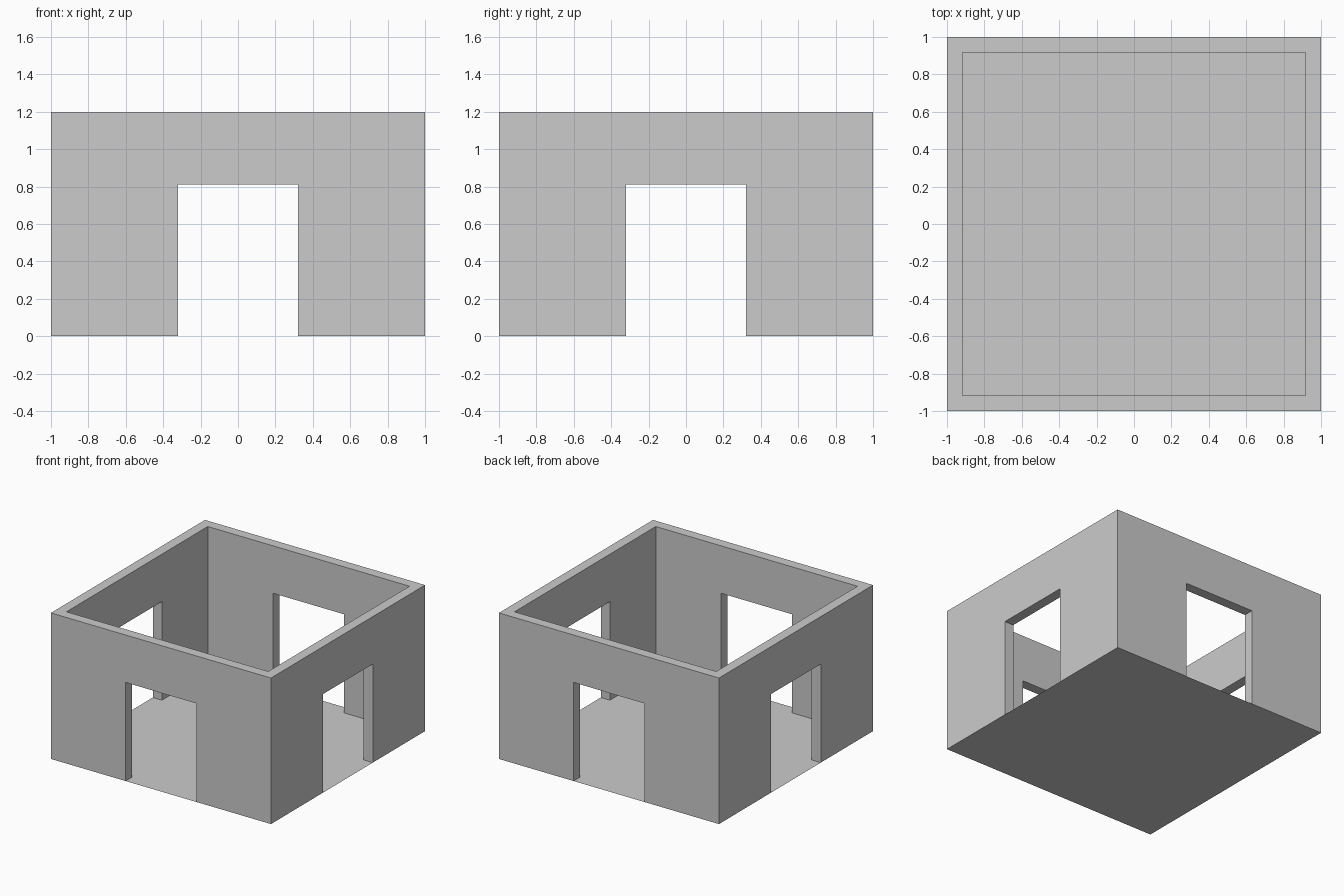
import bpy, bmesh
from math import pi
from mathutils import Matrix

if "Cube" in bpy.data.objects:
    bpy.data.objects.remove(bpy.data.objects["Cube"])

OUT, INN, H = 1.0, 0.917, 1.2     # outer / inner half width, wall height
DW, DH = 0.322, 0.81              # doorway half width, doorway height


def make_object(name, bm):
    mesh = bpy.data.meshes.new(name)
    bm.to_mesh(mesh)
    bm.free()
    obj = bpy.data.objects.new(name, mesh)
    bpy.context.collection.objects.link(obj)
    return obj


def wall_outline(bm, half):
    # wall face with a doorway cut from its lower edge
    pts = [(-half, 0), (-DW, 0), (-DW, DH), (DW, DH),
           (DW, 0), (half, 0), (half, H), (-half, H)]
    return [bm.verts.new((x, -half, z)) for x, z in pts]


# Four walls: one mitred side with a doorway, turned around the centre
bm = bmesh.new()
for i in range(4):
    outer, inner = wall_outline(bm, OUT), wall_outline(bm, INN)
    bm.faces.new(outer)
    bm.faces.new(inner[::-1])
    for a in (1, 2, 3, 6):        # door jambs, lintel and wall top
        b = a + 1
        bm.faces.new((outer[b], outer[a], inner[a], inner[b]))
    bmesh.ops.rotate(bm, verts=outer + inner, cent=(0, 0, 0),
                     matrix=Matrix.Rotation(i * pi / 2, 3, 'Z'))
bmesh.ops.remove_doubles(bm, verts=bm.verts, dist=1e-4)
make_object("walls", bm)

# Floor: a single sheet closing the underside of the walls
bm = bmesh.new()
bmesh.ops.create_grid(bm, x_segments=1, y_segments=1, size=OUT)
make_object("floor", bm)
